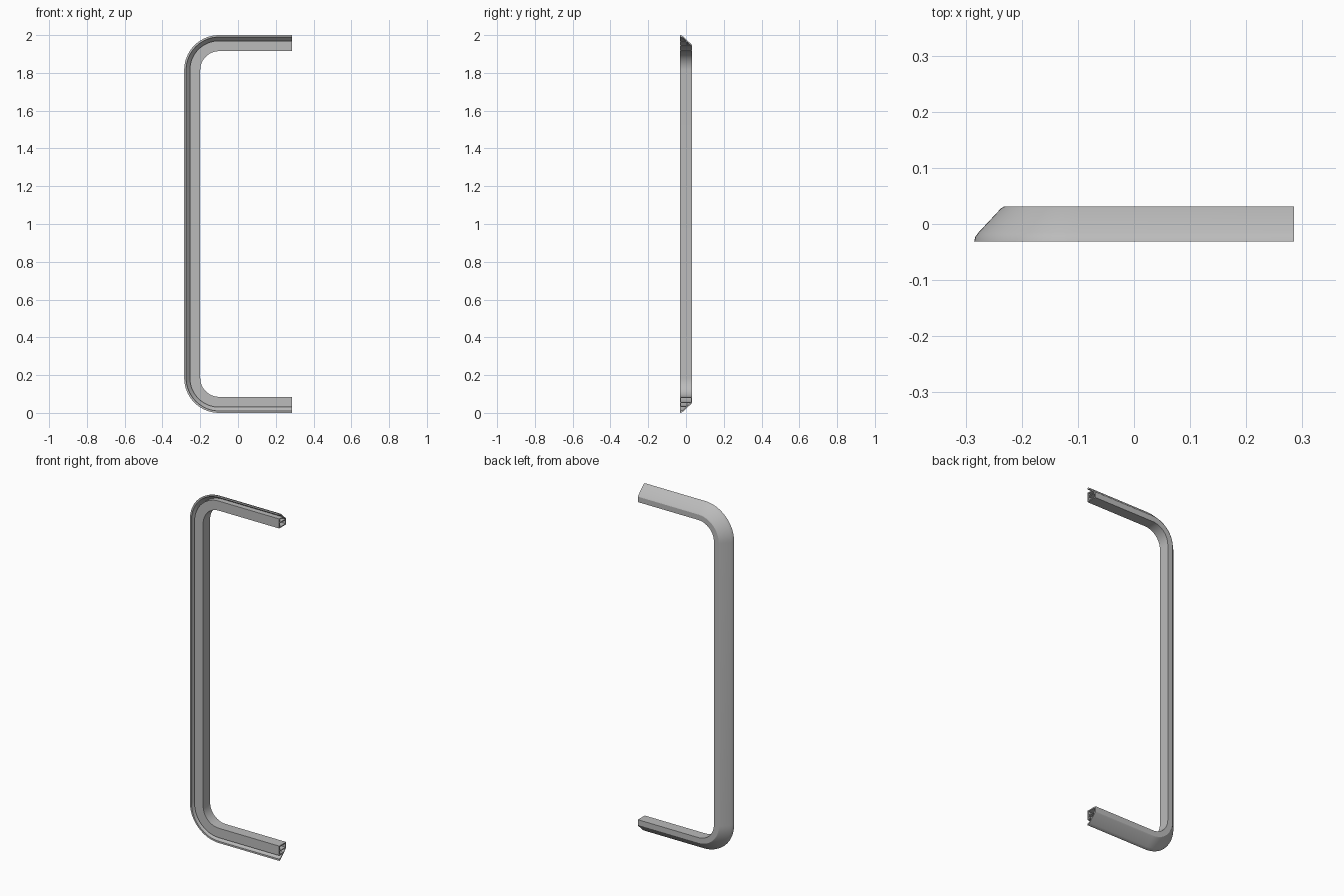
import bpy, bmesh, math

if "Cube" in bpy.data.objects:
    bpy.data.objects.remove(bpy.data.objects["Cube"])

grey = bpy.data.materials.new("satin_grey")
grey.diffuse_color = (0.5, 0.5, 0.5, 1)
grey.use_nodes = True
grey.node_tree.nodes["Principled BSDF"].inputs["Base Color"].default_value = grey.diffuse_color

END_X, CORNER_X, RADIUS, HEIGHT = 0.285, -0.10, 0.185, 2.0
ARC_STEPS = 16


def rail_path(d):
    """Points (x, z) of the C-shaped rail at depth d inside its outer edge."""
    r = RADIUS - d
    pts = [(END_X, HEIGHT - d)]
    for cz, start in ((HEIGHT - RADIUS, 90), (RADIUS, 180)):
        for i in range(ARC_STEPS + 1):
            a = math.radians(start + 90 * i / ARC_STEPS)
            pts.append((CORNER_X + r * math.cos(a), cz + r * math.sin(a)))
    return pts + [(END_X, d)]


def sweep(name, profile):
    """Sweep a closed (depth, y) profile along the rail and cap both ends."""
    bm = bmesh.new()
    strands = [[bm.verts.new((x, y, z)) for x, z in rail_path(d)] for d, y in profile]
    n = len(strands)
    for i in range(n):
        a, b = strands[i], strands[(i + 1) % n]
        for k in range(len(a) - 1):
            bm.faces.new((a[k], a[k + 1], b[k + 1], b[k]))
    caps = [bm.faces.new([s[end] for s in strands]) for end in (0, -1)]
    bmesh.ops.recalc_face_normals(bm, faces=bm.faces[:])
    bmesh.ops.triangulate(bm, faces=caps)
    mesh = bpy.data.meshes.new(name)
    bm.to_mesh(mesh)
    bm.free()
    mesh.materials.append(grey)
    ob = bpy.data.objects.new(name, mesh)
    bpy.context.collection.objects.link(ob)
    bpy.ops.object.select_all(action='DESELECT')
    ob.select_set(True)
    bpy.context.view_layer.objects.active = ob
    bpy.ops.object.shade_smooth_by_angle(angle=math.radians(30))


# Thin-walled shell: sloped outer lip, back, inner side, front plate, groove wall
sweep("frame_shell", [
    (0, -0.0315), (0.002, -0.023), (0.008, -0.015), (0.048, 0.028), (0.054, 0.0315),
    (0.085, 0.0315), (0.085, -0.0315), (0.030, -0.0315), (0.030, -0.0006),
    (0.036, 0.0058), (0.036, -0.0255), (0.079, -0.0255), (0.079, 0.0255),
    (0.054, 0.0255), (0.013, -0.0184), (0.010, -0.0315)])

# Web dividing the hollow inside of the shell
sweep("inner_web", [(0.052, -0.026), (0.057, -0.026), (0.057, 0.026), (0.052, 0.0238)])
